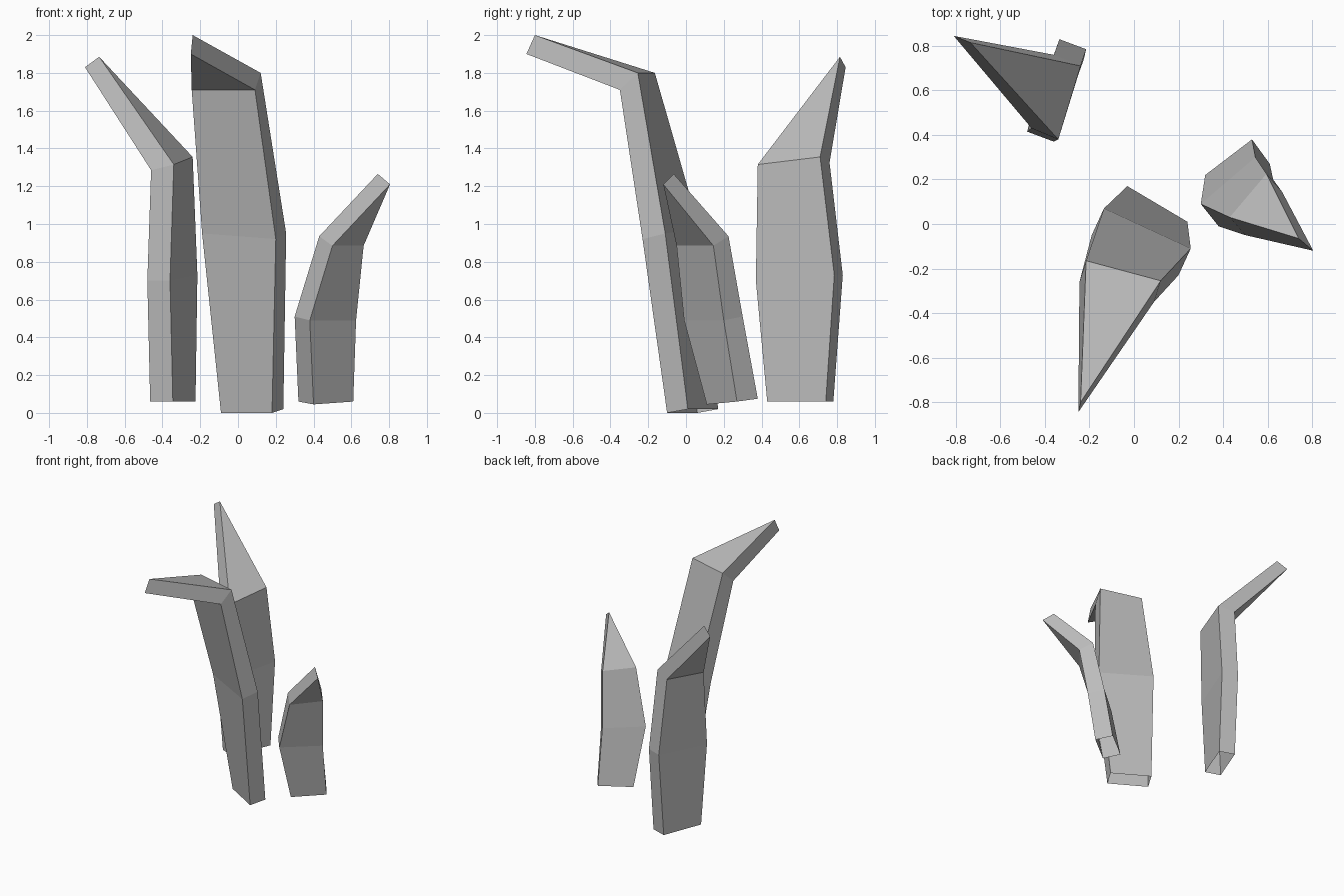
import bpy
import bmesh
from mathutils import Vector

default_cube = bpy.data.objects.get("Cube")
if default_cube:
    bpy.data.objects.remove(default_cube, do_unlink=True)

# One plain grey for all the shards
GREY = (0.5, 0.5, 0.5, 1.0)
material = bpy.data.materials.new("stone_grey")
material.use_nodes = True
material.diffuse_color = GREY
shader = material.node_tree.nodes["Principled BSDF"]
shader.inputs["Base Color"].default_value = GREY
shader.inputs["Roughness"].default_value = 0.8


def build_claw(name, sections, inner_tip, outer_tip):
    """Skin a hollow slab through sections, then bend it to an edge-shaped tip.

    Each section is an inner corner, a width vector and a thickness vector.
    """
    bm = bmesh.new()

    # Cross-sections, from the foot to the bend
    rings = []
    for section in sections:
        corner, width, thickness = (Vector(part) for part in section)
        outline = (corner, corner + width,
                   corner + width + thickness, corner + thickness)
        rings.append([bm.verts.new(point) for point in outline])

    # Walls between neighbouring sections
    for lower, upper in zip(rings, rings[1:]):
        for i in range(4):
            j = (i + 1) % 4
            bm.faces.new((lower[i], lower[j], upper[j], upper[i]))

    # Curled tip: two triangles and two narrow sides
    a, b, c, d = rings[-1]
    inner, outer = bm.verts.new(inner_tip), bm.verts.new(outer_tip)
    bm.faces.new((a, b, inner))
    bm.faces.new((b, c, outer, inner))
    bm.faces.new((c, d, outer))
    bm.faces.new((d, a, inner, outer))

    bmesh.ops.recalc_face_normals(bm, faces=bm.faces)
    mesh = bpy.data.meshes.new(name)
    bm.to_mesh(mesh)
    bm.free()
    mesh.materials.append(material)
    claw = bpy.data.objects.new(name, mesh)
    bpy.context.collection.objects.link(claw)
    return claw


# Tall claw in the middle, curling forward
build_claw("tall_claw", [
    ((-.09, .06, 0), (.27, -.16, 0), (.06, .11, .02)),
    ((-.19, -.05, .95), (.39, -.18, -.03), (.055, .12, .03)),
    ((-.245, -.26, 1.71), (.335, -.09, 0), (.03, .095, .09)),
], inner_tip=(-.25, -.845, 1.9), outer_tip=(-.24, -.8, 2))

# Medium claw at the back, curling outward
build_claw("back_claw", [
    ((-.465, .47, .06), (.12, .31, 0), (.12, -.04, 0)),
    ((-.48, .415, .7), (.145, .415, .03), (.12, -.045, 0)),
    ((-.46, .43, 1.285), (.1, .33, .04), (.12, -.05, .03)),
], inner_tip=(-.81, .845, 1.83), outer_tip=(-.735, .815, 1.885))

# Short claw at the side, curling forward and outward
build_claw("short_claw", [
    ((.4, .11, .045), (.21, .16, .015), (-.08, .11, .015)),
    ((.38, -.01, .49), (.245, .21, 0), (-.08, .1, .02)),
    ((.5, -.05, .885), (.165, .195, 0), (-.07, .08, .05)),
], inner_tip=(.805, -.12, 1.21), outer_tip=(.74, -.065, 1.265))
